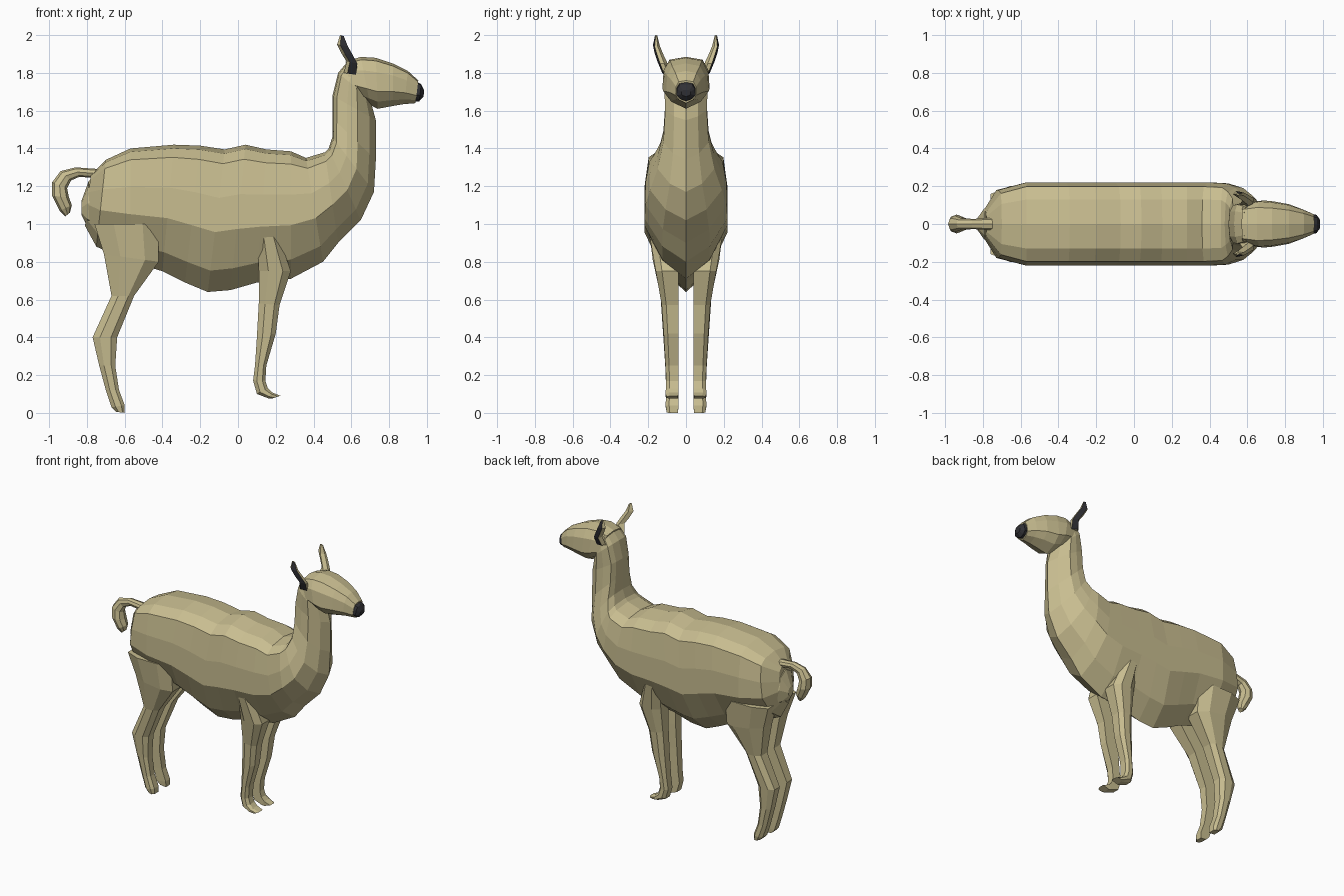
import bpy, bmesh


def material(name, rgb):
    m = bpy.data.materials.new(name)
    m.diffuse_color = (*rgb, 1)
    return m


WOOL = material("wool", (0.58, 0.51, 0.28))
DARK = material("dark", (0.03, 0.03, 0.035))


def symmetric(half):
    """Close a half section (u, v) that starts and ends on v = 0."""
    return half + [(u, -v) for u, v in reversed(half[1:-1])]


def loft(name, rings, section, mirror=False, mat=WOOL, dark_sides=()):
    """Each ring: ax, az, bx, bz (two edge points in side view), half width, y centre."""
    bm = bmesh.new()
    loops = []
    for ax, az, bx, bz, w, *yc in rings:
        y0 = yc[0] if yc else 0
        loops.append([bm.verts.new((ax + (bx - ax) * u, y0 + w * v, az + (bz - az) * u))
                      for u, v in section])
    n = len(section)
    for lo, hi in zip(loops, loops[1:]):
        for i in range(n):
            j = (i + 1) % n
            f = bm.faces.new((lo[i], lo[j], hi[j], hi[i]))
            f.material_index = 1 if i in dark_sides else 0
    bm.faces.new(loops[0])
    bm.faces.new(loops[-1])
    bmesh.ops.recalc_face_normals(bm, faces=bm.faces)
    me = bpy.data.meshes.new(name)
    bm.to_mesh(me)
    bm.free()
    me.materials.append(mat)
    me.materials.append(DARK)
    ob = bpy.data.objects.new(name, me)
    bpy.context.collection.objects.link(ob)
    if mirror:
        mod = ob.modifiers.new("Mirror", 'MIRROR')
        mod.use_axis = (False, True, False)
    return ob


BODY = symmetric([(0, 0), (.03, .59), (.10, .90), (.34, 1), (.58, 1), (.85, .57), (1, 0)])
HEAD = symmetric([(0, 0), (.06, .70), (.28, .95), (.66, 1), (.86, .65), (1, 0)])
LEG = [(0, .45), (.3, 1), (.75, 1), (1, .45), (1, -1), (0, -1)]
ROUND = symmetric([(0, 0), (.15, .75), (.5, 1), (.85, .75), (1, 0)])
EAR = [(0, 0), (.3, 1), (1, .5), (1, -.4), (.5, -1)]

# Torso sweeping up into the neck
loft("body_and_neck", [
    (-.78, 1.26, -.81, .99, .07),
    (-.70, 1.34, -.75, .88, .18),
    (-.57, 1.40, -.57, .80, .22),
    (-.34, 1.42, -.40, .75, .22),
    (-.20, 1.415, -.28, .69, .22),
    (-.07, 1.395, -.16, .64, .22),
    (.04, 1.42, -.04, .65, .22),
    (.15, 1.395, .10, .69, .22),
    (.28, 1.385, .28, .71, .22),
    (.36, 1.35, .45, .80, .22),
    (.46, 1.38, .53, .90, .215),
    (.48, 1.40, .65, 1.02, .19),
    (.50, 1.46, .72, 1.17, .15),
    (.50, 1.56, .73, 1.34, .12),
    (.50, 1.68, .73, 1.55, .11),
    (.53, 1.80, .70, 1.66, .115),
    (.58, 1.86, .68, 1.74, .10),
], BODY)

# Rump bulge under the tail
loft("rump", [
    (-.70, 1.26, -.70, .92, .15),
    (-.79, 1.23, -.80, .99, .08),
    (-.83, 1.12, -.83, 1.05, .03),
], ROUND)

# Head and dark nose
loft("head", [
    (.57, 1.86, .60, 1.68, .11),
    (.65, 1.885, .70, 1.63, .125),
    (.73, 1.88, .74, 1.61, .12),
    (.82, 1.85, .82, 1.625, .105),
    (.90, 1.81, .88, 1.635, .08),
    (.955, 1.76, .94, 1.64, .055),
], HEAD)
loft("nose", [
    (.945, 1.755, .935, 1.65, .052),
    (.97, 1.74, .96, 1.65, .05),
    (.985, 1.71, .983, 1.675, .025),
], HEAD, mat=DARK)

# Ears with dark outer hollow
loft("ears", [
    (.56, 1.80, .625, 1.79, .02, .105),
    (.575, 1.86, .632, 1.85, .025, .125),
    (.55, 1.90, .605, 1.90, .022, .143),
    (.525, 1.95, .582, 1.94, .018, .157),
    (.54, 2.0, .56, 1.995, .006, .158),
], EAR, mirror=True, dark_sides=(1,))

# Hooked tail
loft("tail", [
    (-.72, 1.29, -.72, 1.24, .035),
    (-.86, 1.30, -.84, 1.25, .027),
    (-.94, 1.28, -.885, 1.23, .03),
    (-.985, 1.22, -.905, 1.19, .042),
    (-.985, 1.15, -.895, 1.14, .05),
    (-.945, 1.07, -.88, 1.10, .04),
    (-.915, 1.04, -.89, 1.06, .02),
], ROUND)

# Legs: rear edge, front edge, half width, y centre
loft("hind_legs", [
    (-.76, 1.0, -.42, 1.0, .075, .125),
    (-.71, .84, -.42, .80, .068, .108),
    (-.67, .62, -.55, .62, .048, .087),
    (-.77, .40, -.64, .40, .04, .08),
    (-.735, .25, -.65, .25, .035, .075),
    (-.70, .12, -.63, .12, .032, .073),
    (-.67, .03, -.60, .04, .034, .074),
    (-.645, .005, -.60, 0, .03, .072),
], LEG, mirror=True)
loft("front_legs", [
    (.10, .98, .20, .98, .075, .125),
    (.11, .75, .28, .75, .06, .10),
    (.11, .58, .22, .57, .045, .084),
    (.10, .40, .20, .42, .039, .079),
    (.09, .25, .15, .25, .035, .074),
    (.08, .17, .145, .17, .033, .072),
    (.10, .10, .158, .13, .034, .073),
    (.16, .077, .18, .108, .035, .074),
    (.18, .075, .225, .09, .03, .072),
], LEG, mirror=True)
